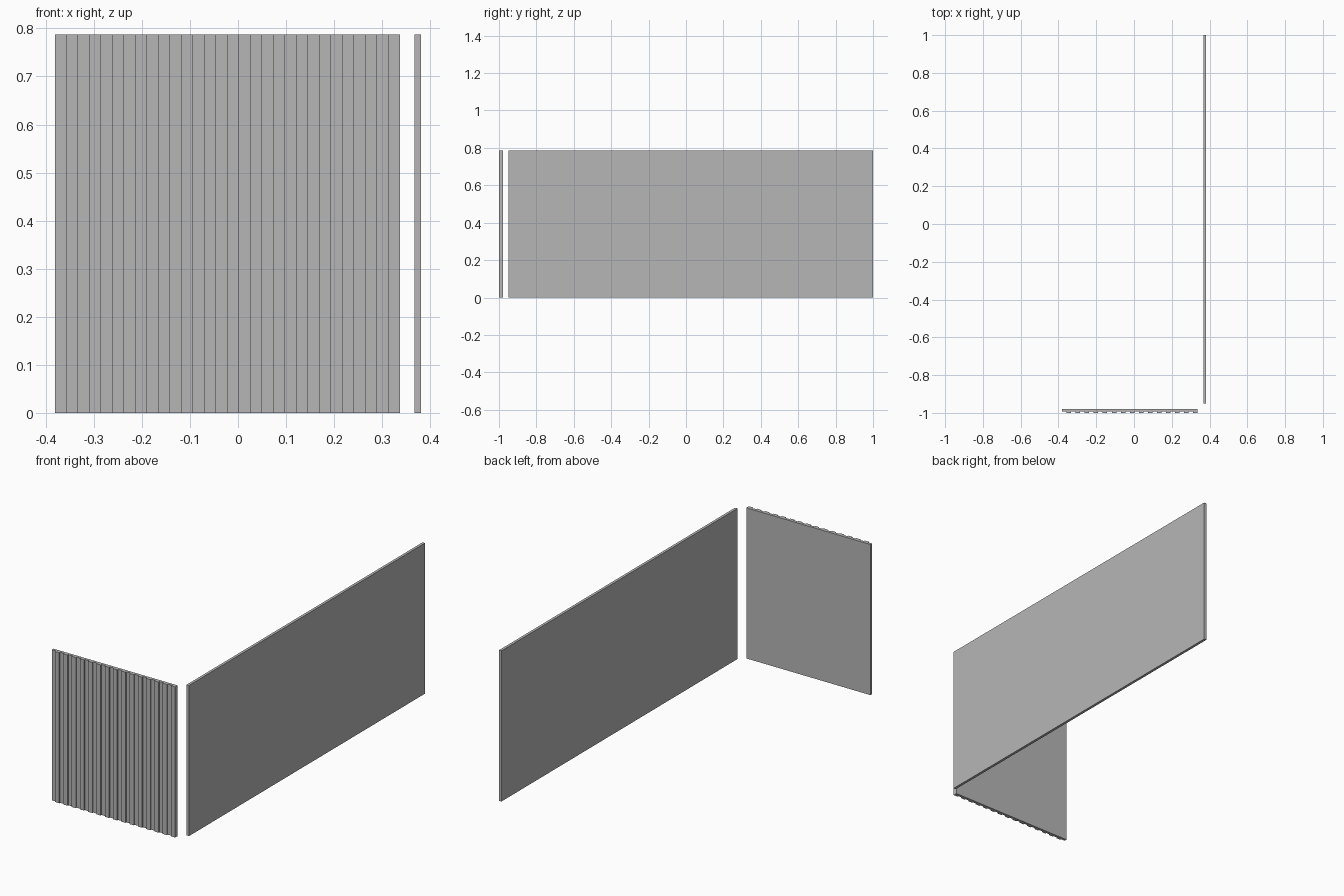
import bpy
import bmesh

if "Cube" in bpy.data.objects:
    bpy.data.objects.remove(bpy.data.objects["Cube"])

HEIGHT = 0.787

# Dark grey shared by both panels
grey = bpy.data.materials.new("dark_grey")
grey.diffuse_color = (0.47, 0.47, 0.47, 1)
grey.use_nodes = True
grey.node_tree.nodes["Principled BSDF"].inputs["Base Color"].default_value = grey.diffuse_color


def extrude_profile(name, points, height):
    """Extrude a closed plan outline straight up from the ground."""
    bm = bmesh.new()
    face = bm.faces.new([bm.verts.new((x, y, 0)) for x, y in points])
    result = bmesh.ops.extrude_face_region(bm, geom=[face])
    top = [v for v in result["geom"] if isinstance(v, bmesh.types.BMVert)]
    bmesh.ops.translate(bm, verts=top, vec=(0, 0, height))
    bmesh.ops.recalc_face_normals(bm, faces=bm.faces)
    mesh = bpy.data.meshes.new(name)
    bm.to_mesh(mesh)
    bm.free()
    mesh.materials.append(grey)
    obj = bpy.data.objects.new(name, mesh)
    bpy.context.collection.objects.link(obj)
    return obj


# Ribbed front panel: flat back, alternating grooves and ridges on the front
x0, x1, strips = -0.381, 0.337, 30
back_y, groove_y, ridge_y = -0.979, -0.993, -1.0
step = (x1 - x0) / strips
outline = [(x1, back_y), (x0, back_y)]
for i in range(strips):
    y = ridge_y if i % 2 else groove_y
    outline += [(x0 + i * step, y), (x0 + (i + 1) * step, y)]
extrude_profile("ribbed_front_panel", outline, HEIGHT)

# Plain long side panel
extrude_profile("side_panel",
                [(0.367, -0.949), (0.381, -0.949), (0.381, 1.0), (0.367, 1.0)],
                HEIGHT)
